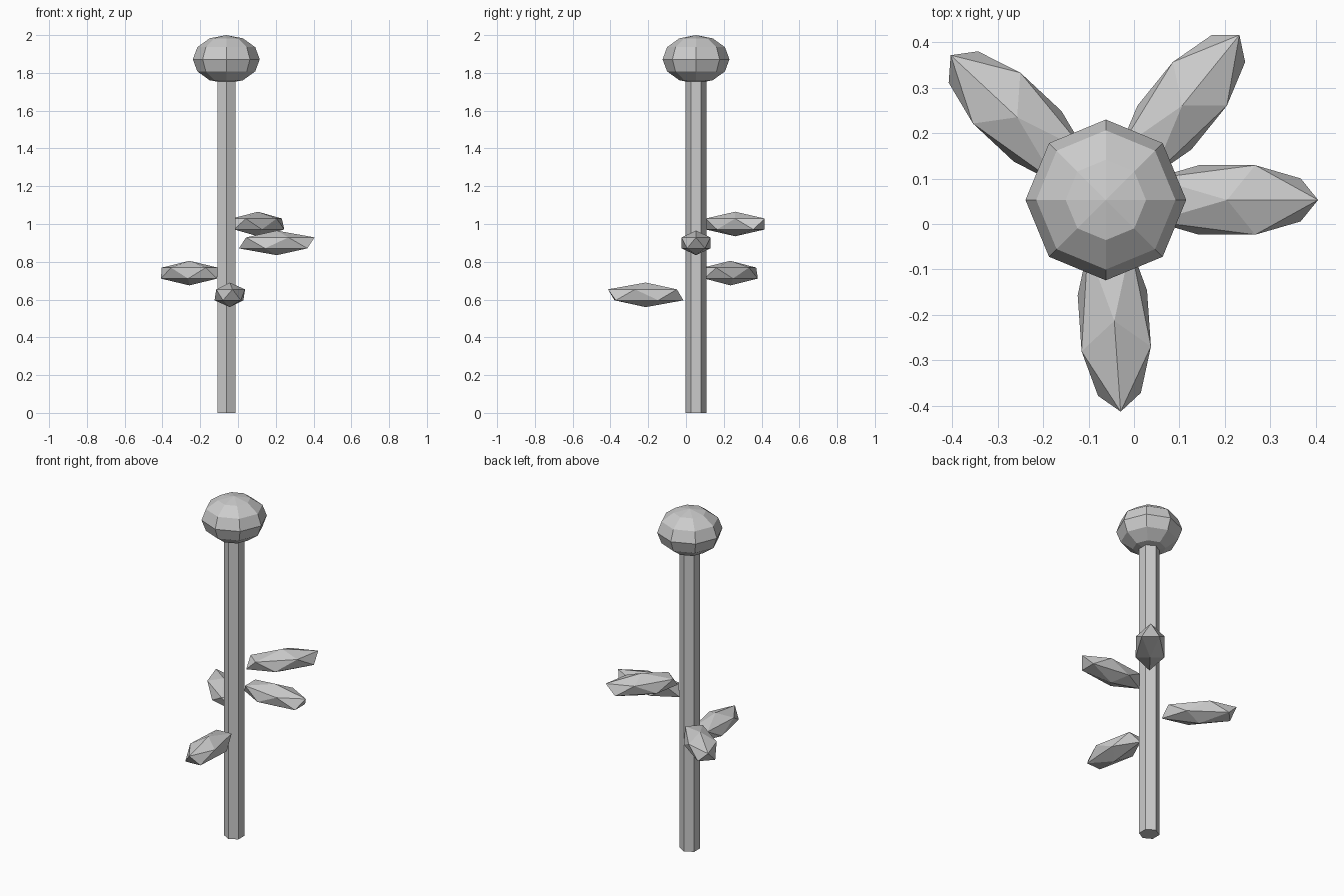
import bpy
from math import radians, cos, sin

if "Cube" in bpy.data.objects:
    bpy.data.objects.remove(bpy.data.objects["Cube"])

CX, CY = -0.062, 0.053   # stem axis

# Hexagonal stem
bpy.ops.mesh.primitive_cylinder_add(vertices=6, radius=0.055, depth=1.78,
                                    location=(CX, CY, 0.89))
bpy.context.object.name = "stem"

# Flattened flower head
bpy.ops.mesh.primitive_uv_sphere_add(segments=8, ring_count=6, radius=1,
                                     location=(CX, CY, 1.872))
head = bpy.context.object
head.name = "flower_head"
head.scale = (0.177, 0.177, 0.128)

# Leaves spiralling round the stem, each a stretched icosahedron
REACH = 0.267
for i, z in enumerate((0.90, 0.74, 0.625, 1.0)):
    a = radians(137 * i)
    bpy.ops.mesh.primitive_ico_sphere_add(
        subdivisions=1, radius=1, rotation=(0, 0, a),
        location=(CX + REACH * cos(a), CY + REACH * sin(a), z))
    leaf = bpy.context.object
    leaf.name = f"leaf_{i + 1}"
    leaf.scale = (0.224, 0.09, 0.065)
